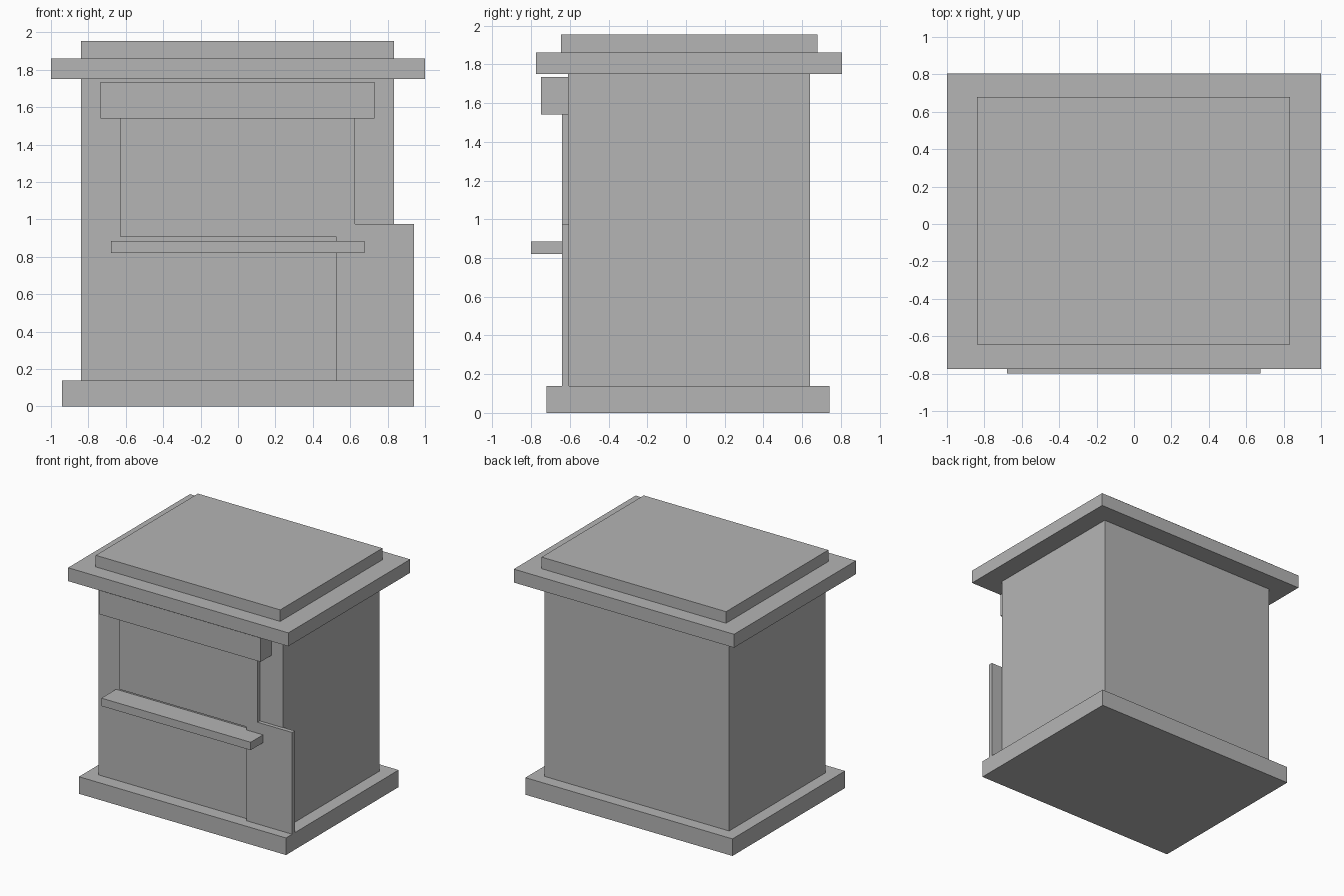
import bpy

# Remove the default cube only
if "Cube" in bpy.data.objects:
    bpy.data.objects.remove(bpy.data.objects["Cube"], do_unlink=True)

GREY = (0.46, 0.46, 0.46, 1.0)
mat = bpy.data.materials.new("plain_grey")
mat.use_nodes = True
mat.diffuse_color = GREY
mat.node_tree.nodes["Principled BSDF"].inputs["Base Color"].default_value = GREY


def slab(name, x, y, z):
    """Box spanning the given (low, high) range on each axis."""
    spans = (x, y, z)
    bpy.ops.mesh.primitive_cube_add(size=1, location=[(a + b) / 2 for a, b in spans])
    obj = bpy.context.object
    obj.name = name
    obj.scale = [b - a for a, b in spans]
    bpy.ops.object.transform_apply(location=False, rotation=False, scale=True)
    obj.data.materials.append(mat)
    return obj


FRONT = -0.61   # front wall of the body
PANEL = -0.64   # shared face of the thin front panels

# Plinth, body and stepped roof
slab("base_plinth", (-0.94, 0.94), (-0.72, 0.74), (0, 0.14))
slab("body", (-0.84, 0.835), (FRONT, 0.64), (0.14, 1.75))
slab("roof_slab", (-1, 1), (-0.775, 0.805), (1.75, 1.86))
slab("roof_cap", (-0.84, 0.835), (-0.645, 0.68), (1.86, 1.955))

# Front fittings: window, awning, counter and door
slab("window_panel", (-0.63, 0.625), (PANEL, FRONT), (0.91, 1.54))
slab("awning_board", (-0.735, 0.73), (-0.75, FRONT), (1.54, 1.735))
slab("counter_shelf", (-0.68, 0.675), (-0.80, FRONT), (0.82, 0.885))
slab("side_door", (0.525, 0.94), (PANEL, -0.605), (0.14, 0.975))
